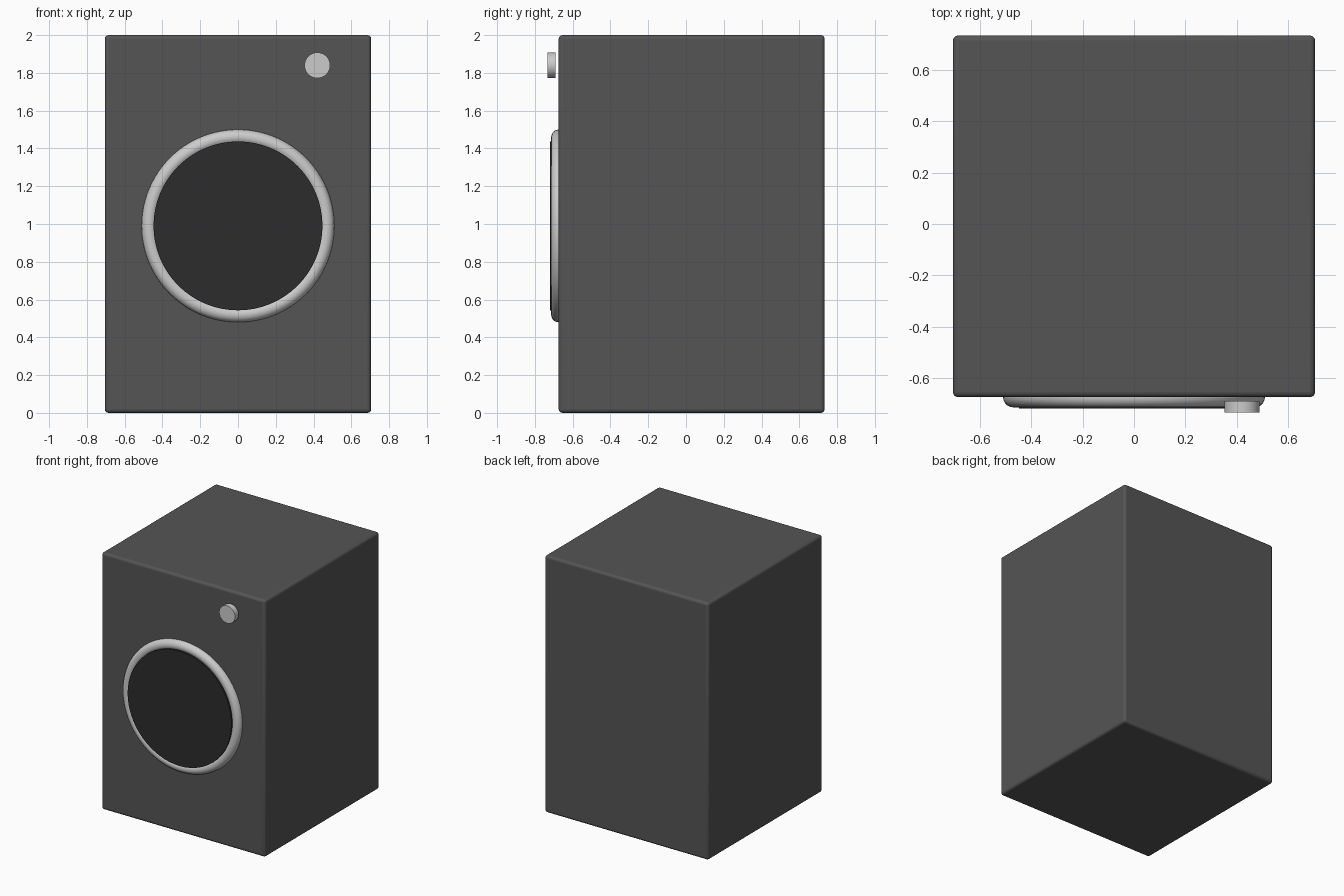
import bpy, math

if "Cube" in bpy.data.objects:
    bpy.data.objects.remove(bpy.data.objects["Cube"])


def finish(obj, name, colour=None):
    obj.name = name
    if colour is not None:
        mat = bpy.data.materials.new(name + "_paint")
        mat.diffuse_color = (colour, colour, colour, 1)
        mat.use_nodes = True
        mat.node_tree.nodes["Principled BSDF"].inputs["Base Color"].default_value = mat.diffuse_color
        obj.data.materials.append(mat)
    bpy.context.view_layer.objects.active = obj
    bpy.ops.object.shade_smooth_by_angle(angle=math.radians(40))
    return obj


def front_disc(name, x, z, radius, y_front, y_back, colour=None):
    # Cylinder whose axis points at the viewer
    bpy.ops.mesh.primitive_cylinder_add(
        vertices=64, radius=radius, depth=y_back - y_front,
        location=(x, (y_front + y_back) / 2, z), rotation=(math.pi / 2, 0, 0))
    return finish(bpy.context.object, name, colour)


FRONT, BACK = -0.674, 0.734
DOOR_Z = 0.99

# Cabinet: box with softly rounded edges
bpy.ops.mesh.primitive_cube_add(size=1, location=(0, (FRONT + BACK) / 2, 1))
cabinet = bpy.context.object
cabinet.scale = (1.41, BACK - FRONT, 2)
bpy.ops.object.transform_apply(location=False, rotation=False, scale=True)
bevel = cabinet.modifiers.new("rounded_edges", 'BEVEL')
bevel.width = 0.02
bevel.segments = 4
finish(cabinet, "cabinet", 0.09)

# Door ring, half sunk in the front panel
bpy.ops.mesh.primitive_torus_add(
    major_radius=0.47, minor_radius=0.04, major_segments=96, minor_segments=20,
    location=(0, FRONT, DOOR_Z), rotation=(math.pi / 2, 0, 0))
finish(bpy.context.object, "door_ring")

# Dark door window
front_disc("door_window", 0, DOOR_Z, 0.447, -0.719, FRONT + 0.005, 0.025)

# Control knob, standing just clear of the panel
front_disc("control_knob", 0.42, 1.84, 0.068, -0.734, -0.69)
